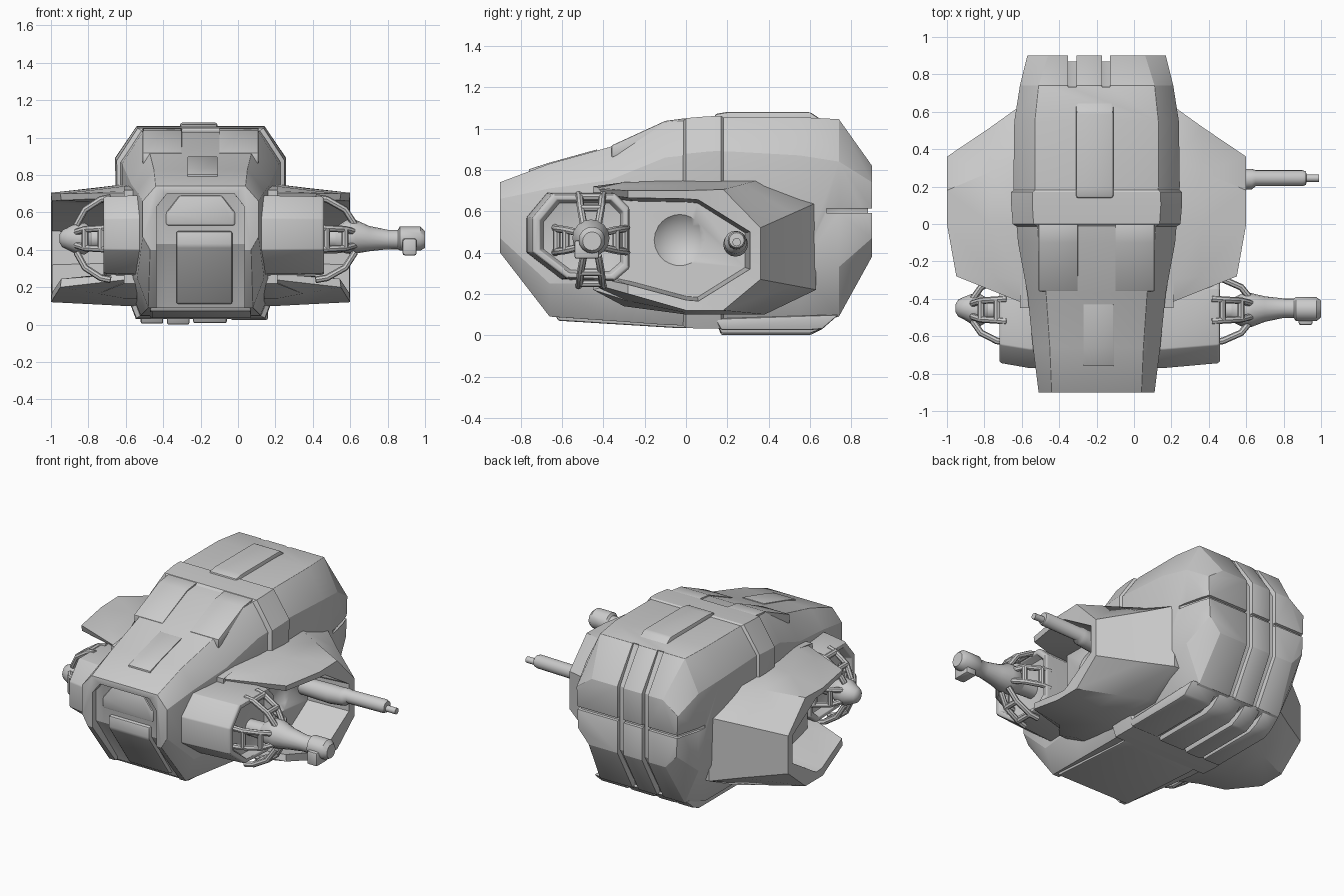
import bpy, bmesh, math
from mathutils import Vector

if "Cube" in bpy.data.objects:
    bpy.data.objects.remove(bpy.data.objects["Cube"])

CX = -0.2  # hull symmetry plane


def finish(ob, bevel=0.0, angle=30):
    bpy.ops.object.select_all(action='DESELECT')
    ob.select_set(True)
    bpy.context.view_layer.objects.active = ob
    if bevel:
        m = ob.modifiers.new("bevel", 'BEVEL')
        m.width, m.segments, m.limit_method, m.angle_limit = bevel, 2, 'ANGLE', math.radians(25)
        bpy.ops.object.modifier_apply(modifier=m.name)
    bpy.ops.object.shade_smooth_by_angle(angle=math.radians(angle))
    return ob


def loft(name, rings):
    """Skin a list of equal-length closed rings and cap both ends."""
    bm = bmesh.new()
    vs = [[bm.verts.new(p) for p in r] for r in rings]
    n = len(rings[0])
    for a, b in zip(vs, vs[1:]):
        for i in range(n):
            j = (i + 1) % n
            bm.faces.new((a[i], a[j], b[j], b[i]))
    bm.faces.new(vs[0][::-1])
    bm.faces.new(vs[-1])
    bmesh.ops.recalc_face_normals(bm, faces=bm.faces)
    me = bpy.data.meshes.new(name)
    bm.to_mesh(me)
    bm.free()
    ob = bpy.data.objects.new(name, me)
    bpy.context.collection.objects.link(ob)
    return ob


def prism(name, yz, x0, x1):
    return loft(name, [[(x, y, z) for y, z in yz] for x in (x0, x1)])


def box(name, x0, x1, y0, y1, z0, z1):
    return prism(name, [(y0, z0), (y1, z0), (y1, z1), (y0, z1)], x0, x1)


def turned(name, prof, n=16):
    """Round part along x from (x, y, z, radius) stations."""
    return loft(name, [[(x, y + r * math.cos(2 * math.pi * i / n), z + r * math.sin(2 * math.pi * i / n))
                        for i in range(n)] for x, y, z, r in prof])


def cut(ob, cutter):
    bpy.context.view_layer.objects.active = ob
    m = ob.modifiers.new("cut", 'BOOLEAN')
    m.operation, m.object, m.solver = 'DIFFERENCE', cutter, 'EXACT'
    bpy.ops.object.modifier_apply(modifier=m.name)
    bpy.data.objects.remove(cutter, do_unlink=True)


def tubes(name, paths, r):
    cu = bpy.data.curves.new(name, 'CURVE')
    cu.dimensions, cu.bevel_depth, cu.bevel_resolution, cu.use_fill_caps = '3D', r, 2, True
    for path in paths:
        s = cu.splines.new('POLY')
        s.points.add(len(path) - 1)
        for pt, co in zip(s.points, path):
            pt.co = (*co, 1)
    ob = bpy.data.objects.new(name, cu)
    bpy.context.collection.objects.link(ob)
    bpy.ops.object.select_all(action='DESELECT')
    ob.select_set(True)
    bpy.context.view_layer.objects.active = ob
    bpy.ops.object.convert(target='MESH')
    return finish(bpy.context.object)


# Hull stations: y, then half-width / height for roof, shoulder, lower side, belly
SEC = [(-.90, .24, .74, .31, .66, .31, .47, .27, .40),
       (-.66, .25, .83, .34, .71, .34, .25, .28, .09),
       (-.37, .27, .91, .37, .75, .37, .25, .30, .07),
       (-.10, .31, 1.03, .42, .86, .42, .30, .32, .05),
       (.20, .33, 1.055, .445, .89, .44, .33, .33, .04),
       (.55, .33, 1.055, .44, .87, .43, .33, .33, .04),
       (.74, .31, 1.045, .41, .84, .41, .33, .31, .09),
       (.90, .26, .82, .37, .74, .36, .47, .28, .38)]


def section(y, k=0.0):
    for a, b in zip(SEC, SEC[1:]):
        if a[0] <= y <= b[0]:
            t = (y - a[0]) / (b[0] - a[0])
            s = [p + (q - p) * t for p, q in zip(a, b)]
            break
    half = [(s[i] + k, s[i + 1] + dz * k) for i, dz in ((1, .6), (3, .4), (5, -.4), (7, -.6))]
    return ([(CX + w, y, z) for w, z in half] + [(CX - w, y, z) for w, z in half[::-1]])


hull = loft("hull", [section(s[0]) for s in SEC])
# Cockpit opening following the nose, chamfered at the sides
rings = []
for dx, top in ((-.235, .63), (-.18, .70), (.18, .70), (.235, .63)):
    rings.append([(CX + dx, y, z) for y, z in
                  ((-1, top), (-.86, top), (-.86, .43), (-.64, .11), (-.62, .0), (-1, .0))])
cut(hull, loft("cockpit_cutter", rings))
# Rear vertical channels and shallow horizontal seam
back = [(.80, 1.2), (.73, 1.04), (.74, 1.02), (.87, .81), (.87, .39), (.72, .13), (.68, .0), (1, 0), (1, 1.2)]
for x in (-.33, -.15):
    cut(hull, prism("channel_cutter", back, x - .022, x + .022))
cut(hull, box("seam_cutter", -.9, .5, .88, 1, .592, .612))
for s in (1, -1):
    rings = [[(CX + s * w, y, z) for w, y in ((.412, .68), (.39, .75), (.345, .91), (.6, .91), (.6, .68))]
             for z in (.592, .612)]
    cut(hull, loft("side_seam_cutter", rings))
finish(hull, .012)

# Nose window, canopy bulges and chin panel
finish(loft("cockpit_window", [[(CX + w * a, y, z) for a, z in ((-1, .53), (1, .53), (1, .60), (.62, .69), (-.62, .69), (-1, .60))]
                               for y, w in ((-.83, .20), (-.868, .18))]), .01)
finish(prism("chin_panel", [(-.83, .50), (-.885, .50), (-.885, .42), (-.67, .11), (-.60, .11)], CX - .13, CX + .17), .012)

# Roof collar, roof spine, nose hatch
finish(loft("roof_collar", [section(y, k) for y, k in ((-.02, -.01), (0, .02), (.1, .02), (.17, .014), (.19, -.01))]), 0)
finish(prism("roof_spine", [(.13, 1.0), (.14, 1.07), (.2, 1.08), (.6, 1.08), (.66, 1.04), (.66, 1.0)], CX - .11, CX + .09), .012)
finish(prism("nose_hatch", [(-.76, .75), (-.76, .803), (-.66, .835), (-.43, .899), (-.43, .8)], CX - .07, CX + .09), .003)
for s in (1, -1):
    x0, x1 = sorted((CX + s * .10, CX + s * .31))
    finish(prism("forward_roof_plate", [(-.36, .86), (-.36, .918), (-.1, 1.037), (0, 1.05), (0, .95)], x0, x1), .006)

# Belly plates
for x0, x1, z in ((-.52, -.40, .005), (-.38, -.26, .0), (-.24, -.06, .008), (-.04, .16, .025)):
    finish(prism("belly_plate", [(.14, .08), (.17, z), (.60, z), (.66, .03), (.74, .10)], x0, x1), .01)
finish(prism("front_belly_plate", [(-.64, .12), (-.62, .07), (-.05, .035), (.15, .035), (.15, .12)], CX - .27, CX + .27), .01)

# Open side wings: root ring, swept shoulder, rim, inner rim, recess floor (offset, y, z)
ROOT = [(-.45, .72), (-.3, .74), (0, .75), (.35, .75), (.63, .64), (.63, .22), (.38, .10), (0, .10), (-.3, .14), (-.45, .22)]
RIM = [(.40, -.42, .705), (.75, -.28, .70), (.80, 0, .70), (.80, .18, .705), (.80, .36, .52),
       (.80, .36, .27), (.80, .18, .12), (.80, 0, .12), (.75, -.28, .20), (.40, -.42, .24)]
INNER = [(-.40, .68), (-.28, .665), (0, .66), (.06, .655), (.31, .50), (.31, .32), (.06, .165), (0, .17), (-.28, .245), (-.40, .27)]
for s, side in ((1, "right"), (-1, "left")):
    mid = []
    for (y, z), (rx, ry, rz) in zip(ROOT, RIM):
        mid.append((CX + s * (.40 + (rx - .40) * .42), y * .58 + ry * .42 if y > .2 else ry, z * .58 + rz * .42))
    wing = loft(side + "_wing", [
        [(CX + s * .34, y, z) for y, z in ROOT],
        [(CX + s * .41, y, z) for y, z in ROOT],
        mid,
        [(CX + s * r[0], r[1], r[2]) for r in RIM],
        [(CX + s * (r[0] - .005), y, z) for r, (y, z) in zip(RIM, INNER)],
        [(CX + s * (.51 if i not in (0, 9) else .40), y * .92, .43 + (z - .43) * .93) for i, (y, z) in enumerate(INNER)]])
    # Shallow round bowl in the recess floor
    bpy.ops.mesh.primitive_uv_sphere_add(segments=32, ring_count=16, radius=.18, location=(CX + s * .64, -.03, .46))
    cut(wing, bpy.context.object)
    finish(wing, angle=35)

# Forward weapon pods with recessed faces, and strut cages
POD = [(-.77, .57), (-.67, .69), (-.36, .69), (-.29, .62), (-.29, .32), (-.36, .26), (-.60, .27), (-.77, .40)]


def pod_ring(x, k, dy=0.0):
    return [(x, -.50 + dy + (y + .50) * k, .47 + (z - .47) * k) for y, z in POD]


for s, side, xo, xh in ((1, "right", .46, .61), (-1, "left", -.72, -.85)):
    finish(loft(side + "_pod", [pod_ring(CX + s * .2, 1.02), pod_ring(CX + s * .36, 1.0), pod_ring(xo - s * .015, .98, .02),
                                pod_ring(xo, .95, .02), pod_ring(xo, .84, .02), pod_ring(xo - s * .05, .78, .02)]), .006)
    # Four ladder-like arms reaching from the pod face to the hub
    paths, o = [], Vector((0, -.46, .46))
    for k in range(4):
        a = math.pi / 2 * k
        out, tan = Vector((0, math.cos(a), math.sin(a))), Vector((0, -math.sin(a), math.cos(a)))
        R = .21 if k % 2 else .165
        pts = [[o + out * (R * q) + tan * (t * w) + Vector((xo + (xh - xo) * u, 0, 0))
                for u, q, w in ((-.3, 1.05, .06), (.1, 1.0, .055), (.75, .74, .05), (1.1, .35, .035))] for t in (1, -1)]
        paths += pts
        paths += [[pts[0][i], pts[1][i]] for i in (1, 2)]
    tubes(side + "_cage", paths, .018)
    finish(turned(side + "_pivot", [(xo - s * .08, -.46, .46, .05), (xh, -.46, .46, .06)]))

# Left turret cap
finish(turned("left_turret_cap", [(-.78, -.46, .46, .06), (-.82, -.46, .46, .085), (-.87, -.455, .46, .08),
                                  (-.91, -.45, .46, .06), (-.94, -.45, .46, .045), (-.955, -.45, .46, .02)]), angle=50)
# Right gun arm with hanging muzzle block
finish(turned("right_gun_arm", [(.52, -.46, .46, .06), (.58, -.46, .47, .09), (.63, -.46, .47, .09), (.70, -.455, .46, .068),
                                (.80, -.45, .455, .052), (.855, -.45, .455, .052), (.865, -.455, .46, .064),
                                (.975, -.455, .46, .064), (1.0, -.455, .455, .045)]), angle=40)
finish(box("gun_muzzle_block", .88, .955, -.54, -.42, .37, .46), .012)
# Rear right cannon with mount
finish(turned("rear_cannon", [(.30, .24, .44, .055), (.52, .24, .44, .06), (.60, .24, .445, .055), (.63, .24, .45, .055),
                              (.65, .245, .455, .043), (.90, .245, .46, .043), (.92, .245, .46, .036),
                              (.922, .245, .45, .02), (.99, .245, .45, .02)]), angle=40)
